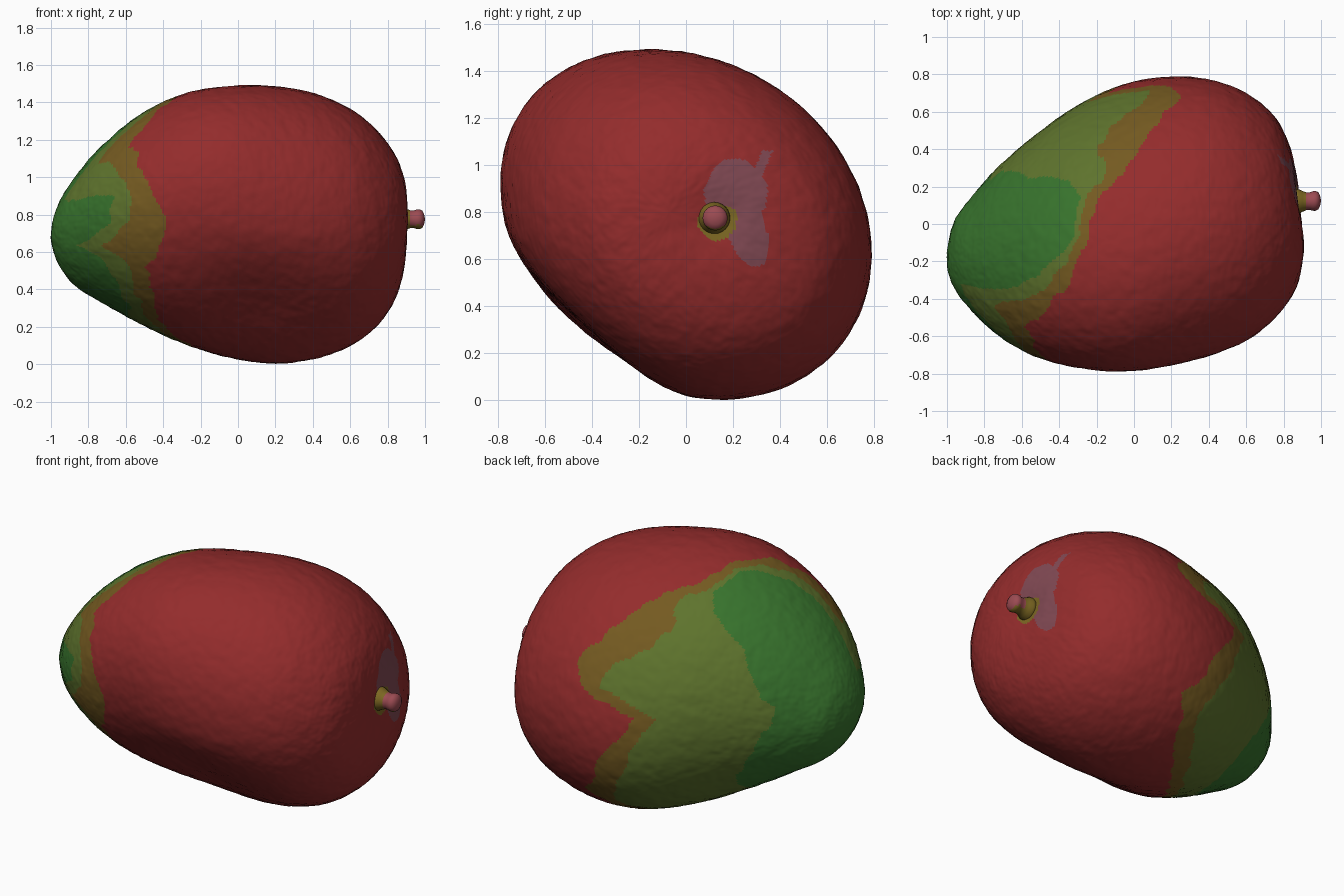
import bpy, bmesh, math
from mathutils import Vector, noise

if "Cube" in bpy.data.objects:
    bpy.data.objects.remove(bpy.data.objects["Cube"])


def material(name, rgb):
    m = bpy.data.materials.new(name)
    m.diffuse_color = (*rgb, 1)
    m.use_nodes = True
    m.node_tree.nodes["Principled BSDF"].inputs["Base Color"].default_value = m.diffuse_color
    return m


red = material("ripe red", (0.295, 0.025, 0.025))
ochre = material("ochre", (0.175, 0.102, 0.015))
olive = material("olive green", (0.112, 0.172, 0.026))
green = material("leaf green", (0.039, 0.172, 0.026))
mauve = material("dusty mauve", (0.215, 0.065, 0.085))
pink = material("stem pink", (0.33, 0.07, 0.085))
gold = material("stem base yellow", (0.2, 0.135, 0.016))

# Body extents every 15 degrees along a cosine-spaced x axis
Z_TOP = [.69, .84, 1.0, 1.175, 1.335, 1.445, 1.487, 1.485, 1.44, 1.345, 1.205, 1.03, .80]
Z_LOW = [.69, .55, .42, .325, .215, .11, .035, .004, .035, .115, .25, .46, .80]
Y_MAX = [-.2, -.0, .14, .31, .48, .64, .75, .788, .765, .68, .53, .25, -.07]
Y_MIN = [-.2, -.33, -.46, -.60, -.71, -.77, -.788, -.755, -.695, -.605, -.47, -.31, -.07]
X_MID, X_HALF = -.045, .955
STEM = Vector((.88, .12, .775))

# Colour borders: angle round the x axis, then x limit of green, olive, ochre
BORDERS = [
    (0, -.78, -.25, -.13), (12, -.76, .06, .2), (23, -.70, .06, .26), (32, -.64, -.12, .18),
    (45, -.55, -.18, .07), (57, -.38, -.14, 0), (70, -.26, -.21, -.15), (82, -.30, -.27, -.22),
    (95, -.38, -.33, -.27), (112, -.60, -.46, -.36), (122, -.86, -.64, -.46), (132, -.93, -.75, -.56),
    (150, -.88, -.65, -.56), (165, -.66, -.58, -.46), (180, -.68, -.58, -.38), (195, -.86, -.70, -.40),
    (207, -.72, -.60, -.50), (225, -.64, -.55, -.46), (250, -.58, -.50, -.42), (270, -.55, -.40, -.30),
    (290, -.52, -.20, -.08), (305, -.52, -.04, .10), (322, -.58, .05, .2), (338, -.68, -.08, .07),
    (360, -.78, -.25, -.13)]


def spline(t, pts):
    """Smooth interpolation, mirrored past both ends."""
    n = len(pts) - 1
    i = min(int(t), n - 1)
    f = t - i
    b, c = pts[i], pts[i + 1]
    a = pts[i - 1] if i > 0 else 2 * b - c
    d = pts[i + 2] if i + 2 <= n else 2 * c - b
    return b + .5 * f * (c - a + f * (2*a - 5*b + 4*c - d + f * (3*(b - c) + d - a)))


def limits(angle):
    for p, q in zip(BORDERS, BORDERS[1:]):
        if angle <= q[0]:
            f = (angle - p[0]) / (q[0] - p[0])
            return [p[k] + f * (q[k] - p[k]) for k in (1, 2, 3)]


def section(theta):
    t = theta / math.pi * 12
    return [spline(t, tab) for tab in (Y_MIN, Y_MAX, Z_LOW, Z_TOP)]


def body_point(theta, phi):
    y0, y1, z0, z1 = section(theta)
    x = X_MID - X_HALF * math.cos(theta)
    # tilted section, strongest near the middle
    skew = -.13 - .09 * math.exp(-((x + .1) / .33) ** 2)
    u, v = math.cos(phi), math.sin(phi + skew)
    # flattened lower front flank
    off = math.remainder(math.atan2(v, u) - math.radians(227), math.tau)
    if abs(off) < math.pi / 4:
        fade = math.exp(-((x - .17) / (.32 if x < .17 else .42)) ** 2)
        flat = 1 - .11 * math.cos(2 * off) ** 1.5 * fade
        u, v = u * flat, v * flat
    p = Vector((x, (y0 + y1) / 2 + (y1 - y0) / 2 * u, (z0 + z1) / 2 + (z1 - z0) / 2 * v))
    # dimple round the stem and pitted skin
    if p.x > .5:
        r2 = (p.y - STEM.y) ** 2 + (p.z - STEM.z) ** 2
        p.x -= .03 * math.exp(-r2 / .02)
    out = (p - Vector((0, 0, .75))).normalized()
    return p + out * (.003 * noise.noise(p * 17) + .002 * noise.noise(p * 42))


def body_material(c):
    wob = noise.noise(c * 9) * .04 + noise.noise(c * 25) * .012
    if c.x > .7:
        dy, dz = c.y - .135, c.z - .755
        if math.hypot(dy, dz) < .08 + wob * .4:
            return 5
        upper = ((c.y - .21) / .13) ** 2 + ((c.z - .88) / .14) ** 2
        lower = ((c.y - .26 + .2 * (c.z - .7)) / .085) ** 2 + ((c.z - .72) / .15) ** 2
        streak = abs(c.y - .33 - .4 * (c.z - 1.02)) < .022 and .95 < c.z < 1.06
        return 4 if min(upper, lower) < 1 + wob * 7 or streak else 0
    t = max(0, min(math.pi, math.acos(max(-1, min(1, (X_MID - c.x) / X_HALF)))))
    y0, y1, z0, z1 = section(t)
    ang = math.degrees(math.atan2(c.z - (z0 + z1) / 2, c.y - (y0 + y1) / 2)) % 360
    for limit, index in zip(limits(ang), (3, 2, 1)):
        if c.x + wob < limit:
            return index
    return 0


def finish(name, bm, mats):
    bmesh.ops.recalc_face_normals(bm, faces=bm.faces)
    me = bpy.data.meshes.new(name)
    bm.to_mesh(me)
    bm.free()
    for m in mats:
        me.materials.append(m)
    me.shade_smooth()
    ob = bpy.data.objects.new(name, me)
    bpy.context.collection.objects.link(ob)


def loft(bm, rings, start, end):
    """Skin closed rings of points and close both ends on a pole."""
    vs = [[bm.verts.new(p) for p in ring] for ring in rings]
    a, b = bm.verts.new(start), bm.verts.new(end)
    n = len(vs[0])
    for j in range(n):
        k = (j + 1) % n
        bm.faces.new((a, vs[0][k], vs[0][j]))
        bm.faces.new((b, vs[-1][j], vs[-1][k]))
        for r, s in zip(vs, vs[1:]):
            bm.faces.new((r[j], r[k], s[k], s[j]))


# Fruit body
NU, NV = 260, 300
bm = bmesh.new()
loft(bm, [[body_point(math.pi * i / NU, math.tau * j / NV) for j in range(NV)] for i in range(1, NU)],
     body_point(0, 0), body_point(math.pi, 0))
for f in bm.faces:
    f.material_index = body_material(f.calc_center_median())
finish("fruit_body", bm, [red, ochre, olive, green, mauve, gold])

# Stem stub: flared base, short neck, rounded knob (x, radius)
STUB = [(.85, .07), (.88, .066), (.9, .056), (.92, .048), (.94, .047), (.955, .052),
        (.97, .053), (.985, .046), (.995, .028)]
bm = bmesh.new()
loft(bm, [[(x, .12 + .04 * (x - .88) + r * math.cos(math.tau * j / 24),
            .775 + r * math.sin(math.tau * j / 24)) for j in range(24)] for x, r in STUB],
     (.85, .12, .775), (1.0, .125, .775))
for f in bm.faces:
    c = f.calc_center_median()
    f.material_index = 1 if c.x < .93 or (c.z < .745 and c.x < .98) else 0
finish("stem_stub", bm, [pink, gold])
